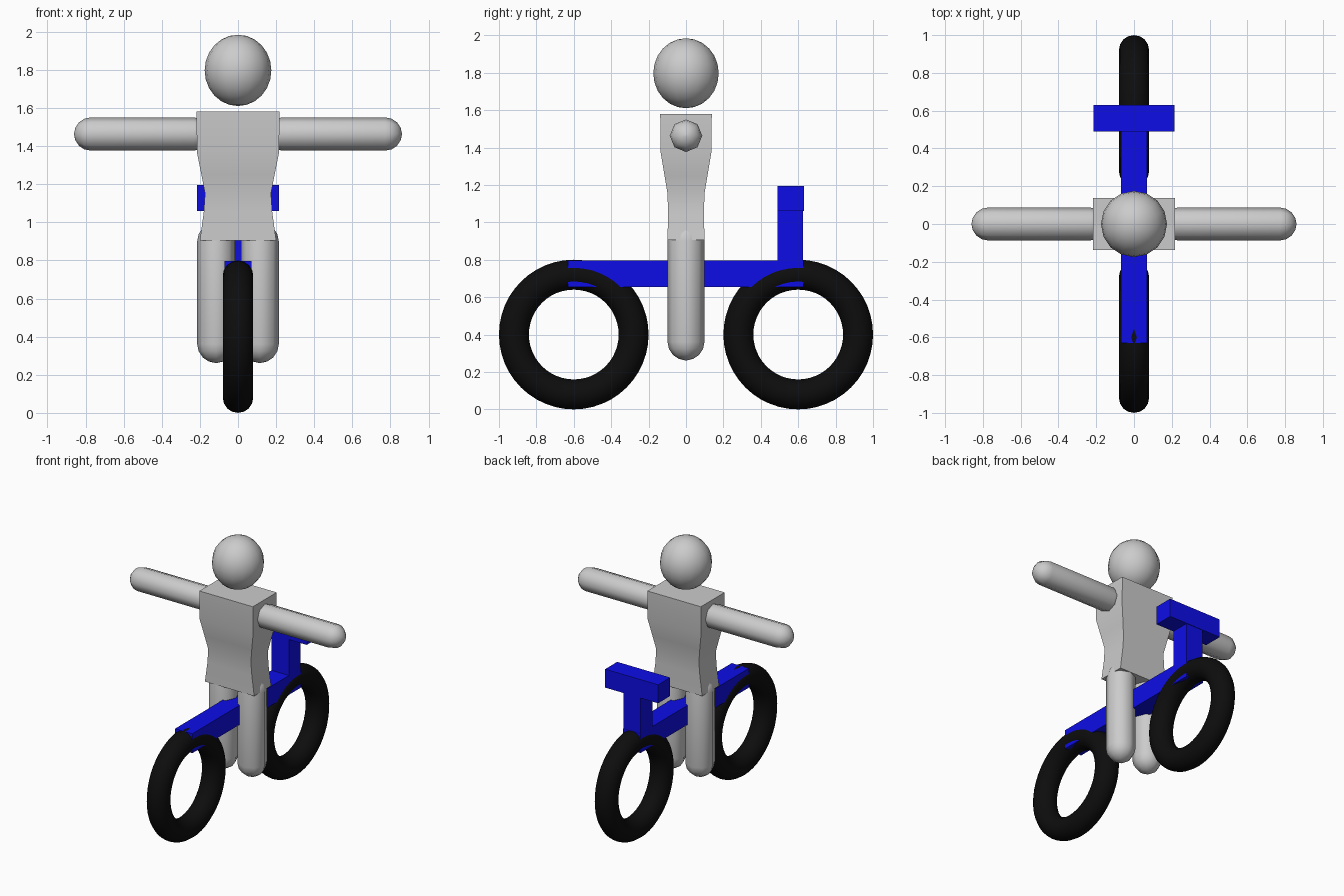
import bpy, bmesh, math
from mathutils import Matrix, Vector

if "Cube" in bpy.data.objects:
    bpy.data.objects.remove(bpy.data.objects["Cube"])


def material(name, rgb):
    m = bpy.data.materials.new(name)
    m.diffuse_color = (*rgb, 1)
    m.use_nodes = True
    m.node_tree.nodes["Principled BSDF"].inputs["Base Color"].default_value = m.diffuse_color
    return m


GREY = material("light grey", (0.6, 0.6, 0.6))
BLUE = material("frame blue", (0.004, 0.004, 0.8))
BLACK = material("tyre black", (0.004, 0.004, 0.004))


def finish(obj, name, mat, angle=None):
    obj.name = name
    obj.data.materials.append(mat)
    if angle:
        bpy.ops.object.select_all(action='DESELECT')
        obj.select_set(True)
        bpy.context.view_layer.objects.active = obj
        bpy.ops.object.shade_smooth_by_angle(angle=math.radians(angle))
    return obj


def loft(name, rings, mat, angle, matrix=Matrix()):
    """Skin a stack of point rings and cap both ends."""
    bm = bmesh.new()
    loops = [[bm.verts.new(p) for p in ring] for ring in rings]
    n = len(loops[0])
    for a, b in zip(loops, loops[1:]):
        for i in range(n):
            j = (i + 1) % n
            bm.faces.new((a[i], a[j], b[j], b[i]))
    bm.faces.new(loops[0][::-1])
    bm.faces.new(loops[-1])
    bm.transform(matrix)
    bmesh.ops.recalc_face_normals(bm, faces=bm.faces)
    mesh = bpy.data.meshes.new(name)
    bm.to_mesh(mesh)
    bm.free()
    obj = bpy.data.objects.new(name, mesh)
    bpy.context.collection.objects.link(obj)
    return finish(obj, name, mat, angle)


def capsule(name, r, low, high, matrix):
    """Eight-sided round-ended limb along z from low to high."""
    angles = [math.radians(a) for a in (3, 22.5, 45, 67.5, 90)]
    prof = [(r * math.sin(a), low + r - r * math.cos(a)) for a in angles]
    prof += [(r * math.sin(a), high - r + r * math.cos(a)) for a in reversed(angles)]
    rings = [[(q * math.cos(k * math.pi / 4), q * math.sin(k * math.pi / 4), z)
              for k in range(8)] for q, z in prof]
    return loft(name, rings, GREY, 80, matrix)


def box(name, lo, hi):
    lo, hi = Vector(lo), Vector(hi)
    bpy.ops.mesh.primitive_cube_add(size=1, location=(lo + hi) / 2)
    obj = bpy.context.object
    obj.scale = hi - lo
    bpy.ops.object.transform_apply(location=False, rotation=False, scale=True)
    return finish(obj, name, BLUE)


# wheels
for name, y in (("rear_wheel", -0.6), ("front_wheel", 0.6)):
    bpy.ops.mesh.primitive_torus_add(location=(0, y, 0.4), rotation=(0, math.pi / 2, 0),
                                     major_radius=0.32, minor_radius=0.08,
                                     major_segments=48, minor_segments=16)
    finish(bpy.context.object, name, BLACK, 60)

# bike frame, post and handlebar
box("frame_beam", (-0.07, -0.63, 0.655), (0.07, 0.628, 0.797))
box("steering_post", (-0.07, 0.49, 0.79), (0.07, 0.626, 1.07))
box("handlebar", (-0.215, 0.49, 1.06), (0.215, 0.63, 1.195))

# torso: rectangular sections pinched at the waist
sections = [(0.905, 0.2, 0.098), (1.05, 0.18, 0.097), (1.15, 0.173, 0.098),
            (1.25, 0.192, 0.115), (1.37, 0.216, 0.135), (1.58, 0.217, 0.138)]
loft("torso", [[(-x, -y, z), (x, -y, z), (x, y, z), (-x, y, z)]
               for z, x, y in sections], GREY, 50)

# head
bpy.ops.mesh.primitive_uv_sphere_add(segments=16, ring_count=12, radius=1,
                                     location=(0, 0, 1.797))
head = bpy.context.object
head.scale = (0.175, 0.175, 0.187)
bpy.ops.object.transform_apply(location=False, rotation=False, scale=True)
finish(head, "head", GREY, 60)

# arms and legs
for side, s in (("left", -1), ("right", 1)):
    capsule(side + "_arm", 0.087, 0.145, 0.86,
            Matrix.Translation((0, 0, 1.463)) @ Matrix.Rotation(s * math.pi / 2, 4, 'Y'))
    capsule(side + "_leg", 0.099, 0.262, 1.0, Matrix.Translation((s * 0.115, 0, 0)))
